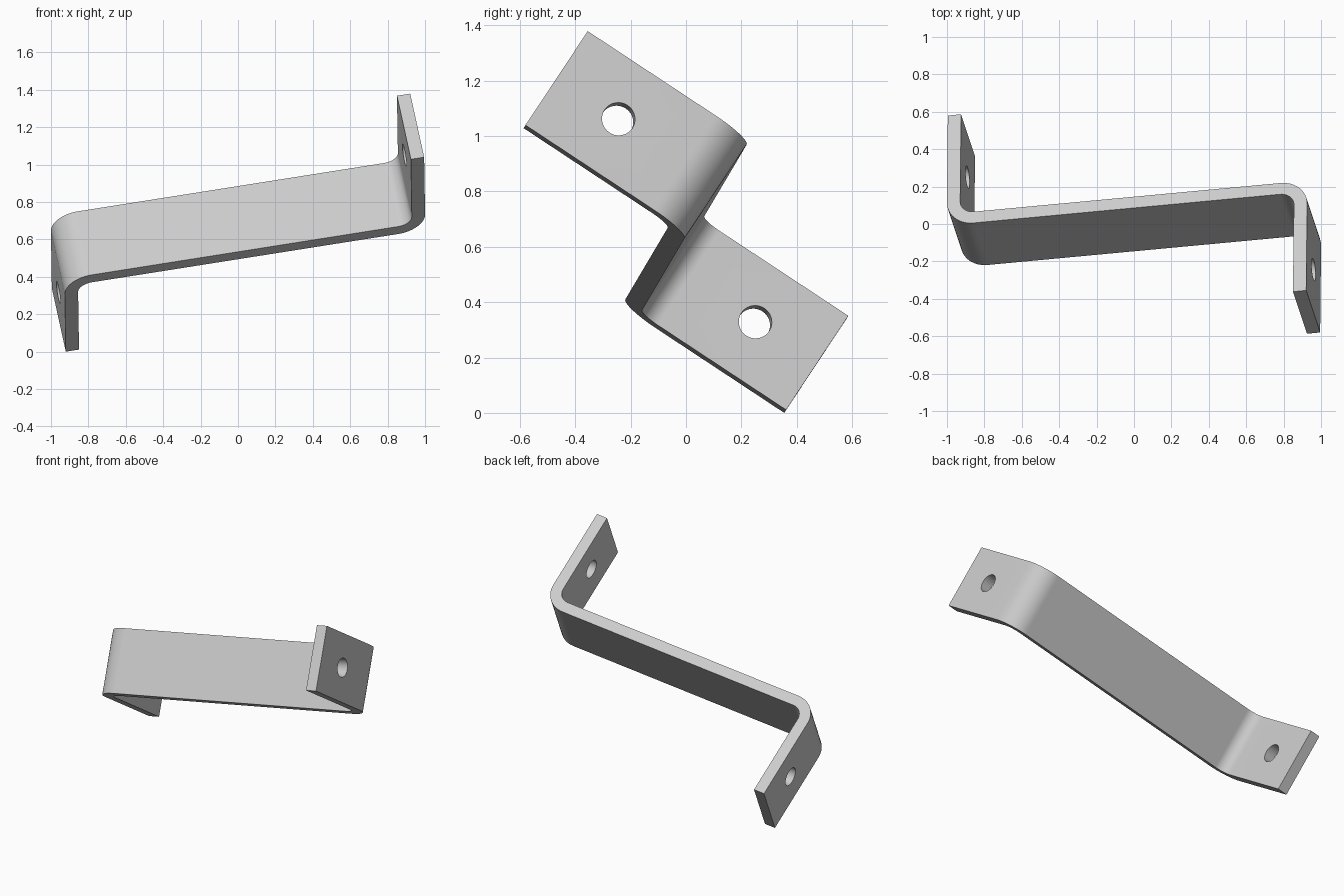
import bpy, bmesh
from math import sin, cos, radians
from mathutils import Vector, Matrix

if "Cube" in bpy.data.objects:
    bpy.data.objects.remove(bpy.data.objects["Cube"])

HALF_LENGTH, FLANGE, THICK, WIDTH = 0.98, 0.668, 0.072, 0.414
INNER, HOLE_POS, HOLE_R = 0.075, 0.40, 0.06
OUTER = INNER + THICK
H = THICK / 2
STEPS = 12

steel = bpy.data.materials.new("light_grey_steel")
steel.use_nodes = True
grey = (0.6, 0.6, 0.6, 1)
steel.diffuse_color = grey
steel.node_tree.nodes["Principled BSDF"].inputs["Base Color"].default_value = grey


def bend(cx, cy, radius, start, end):
    angles = [radians(start + (end - start) * i / STEPS) for i in range(STEPS + 1)]
    return [(cx + radius * cos(a), cy + radius * sin(a)) for a in angles]


# Half of the Z-shaped strip profile; the other half is its half-turn
inner_x = HALF_LENGTH - THICK
half = [(inner_x, -FLANGE), (HALF_LENGTH, -FLANGE)]
half += bend(HALF_LENGTH - OUTER, H - OUTER, OUTER, 0, 90)
half += bend(INNER - inner_x, H + INNER, INNER, 270, 180)
profile = half + [(-x, -y) for x, y in half]

# Extrude the profile to the strip width
bm = bmesh.new()
base = bm.faces.new([bm.verts.new((x, y, -WIDTH / 2)) for x, y in profile])
top = bmesh.ops.extrude_face_region(bm, geom=[base])["geom"]
bmesh.ops.translate(bm, vec=(0, 0, WIDTH),
                    verts=[v for v in top if isinstance(v, bmesh.types.BMVert)])
bmesh.ops.recalc_face_normals(bm, faces=bm.faces)
mesh = bpy.data.meshes.new("z_bracket")
bm.to_mesh(mesh)
bm.free()
mesh.materials.append(steel)
bracket = bpy.data.objects.new("z_bracket", mesh)
bpy.context.collection.objects.link(bracket)
bpy.context.view_layer.objects.active = bracket

# Bolt hole through each flange
for side in (1, -1):
    bpy.ops.mesh.primitive_cylinder_add(
        vertices=40, radius=HOLE_R, depth=THICK * 3,
        location=(side * (HALF_LENGTH - H), -side * HOLE_POS, 0),
        rotation=(0, radians(90), 0))
    cutter = bpy.context.object
    cutter.name = "hole_cutter"
    cutter.hide_render = True
    cutter.data.materials.append(steel)
    bpy.context.view_layer.objects.active = bracket
    cut = bracket.modifiers.new("bolt_hole", 'BOOLEAN')
    cut.operation = 'DIFFERENCE'
    cut.solver = 'EXACT'
    cut.object = cutter
    bpy.ops.object.modifier_apply(modifier=cut.name)
    bpy.data.objects.remove(cutter)

# Tilt the bracket and stand it on the ground
w = Vector((-0.18, 0.543, 0.82)).normalized()
t = Vector((0.01, 0.83, -0.555)).cross(w).normalized()
mesh = bracket.data
mesh.transform(Matrix((t, w.cross(t), w)).transposed().to_4x4())
mesh.transform(Matrix.Translation((0, 0, -min(v.co.z for v in mesh.vertices))))

bpy.ops.object.select_all(action='DESELECT')
bracket.select_set(True)
bpy.context.view_layer.objects.active = bracket
bpy.ops.object.shade_smooth_by_angle(angle=radians(30))
